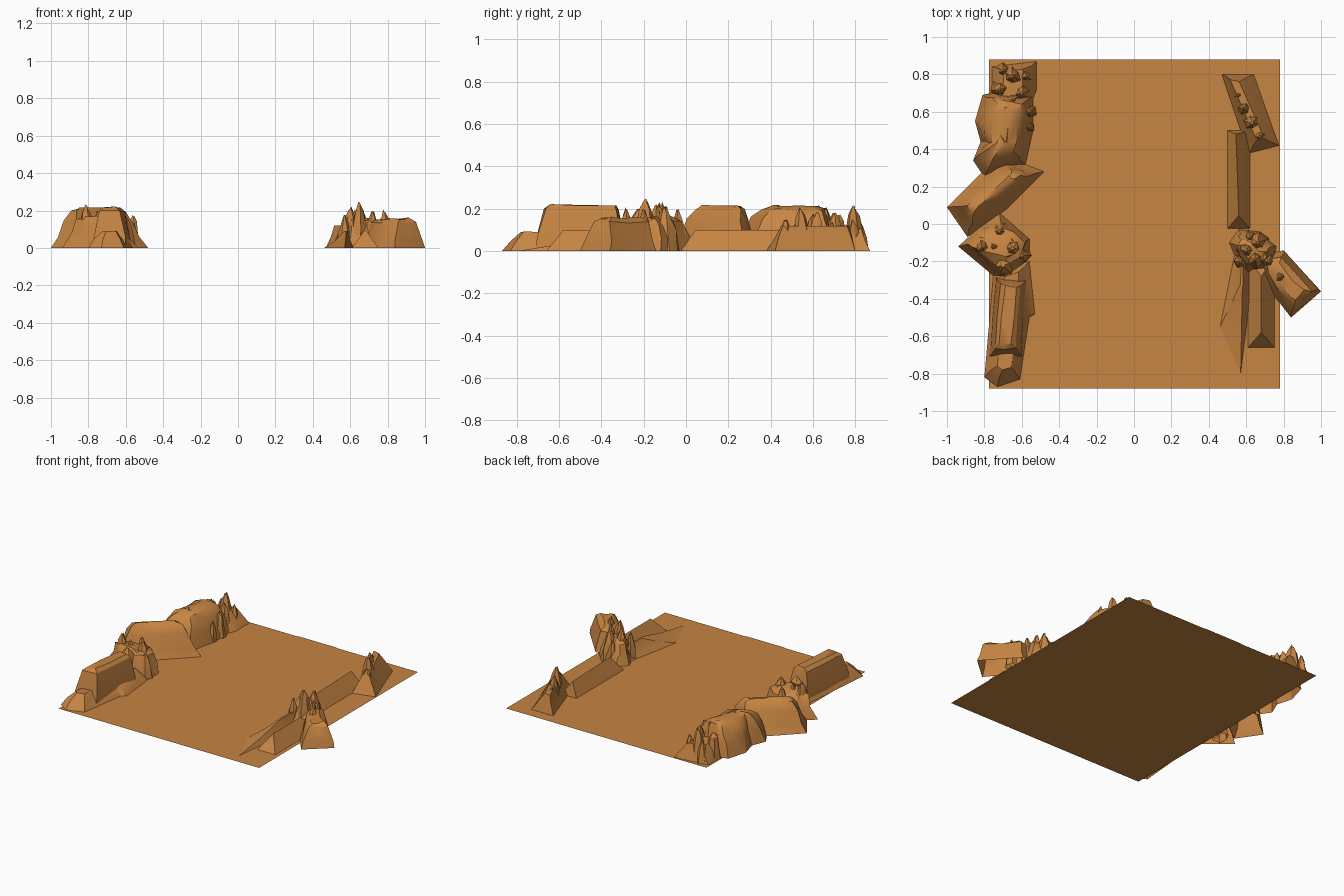
import bpy, bmesh, math, random
from mathutils import Vector

if "Cube" in bpy.data.objects:
    bpy.data.objects.remove(bpy.data.objects["Cube"])

random.seed(7)
sand = bpy.data.materials.new("canyon orange")
sand.diffuse_color = (0.57, 0.235, 0.056, 1)
sand.use_nodes = True
sand.node_tree.nodes["Principled BSDF"].inputs["Base Color"].default_value = sand.diffuse_color


def finish(name, bm, angle=32):
    bmesh.ops.recalc_face_normals(bm, faces=bm.faces)
    me = bpy.data.meshes.new(name)
    bm.to_mesh(me)
    bm.free()
    ob = bpy.data.objects.new(name, me)
    bpy.context.collection.objects.link(ob)
    me.materials.append(sand)
    bpy.ops.object.select_all(action='DESELECT')
    ob.select_set(True)
    bpy.context.view_layer.objects.active = ob
    bpy.ops.object.shade_smooth_by_angle(angle=math.radians(angle))
    return ob


def rock(name, outline, spine, layers, cuts=2, jitter=0.012):
    """Stack outline rings that shrink toward a spine; layers = (height, shrink)."""
    bm = bmesh.new()
    a, b = Vector(spine[0]), Vector(spine[1])
    pts = []
    for i, p in enumerate(outline):
        p, q = Vector(p), Vector(outline[(i + 1) % len(outline)])
        pts += [p.lerp(q, k / cuts) for k in range(cuts)]
    rings = []
    for n, (z, s) in enumerate(layers):
        ring = []
        for p in pts:
            t = (p - a).dot(b - a) / max((b - a).length_squared, 1e-6)
            c = p.lerp(a.lerp(b, min(1, max(0, t))), s)
            j = jitter if n else 0
            ring.append(bm.verts.new((c.x + random.uniform(-j, j), c.y + random.uniform(-j, j),
                                      z + random.uniform(-j, j * 0.3))))
        rings.append(ring)
    for lo, hi in zip(rings, rings[1:]):
        for i in range(len(pts)):
            k = (i + 1) % len(pts)
            bm.faces.new((lo[i], lo[k], hi[k], hi[i]))
    cap = bm.faces.new(rings[-1])
    bmesh.ops.triangulate(bm, faces=[cap])
    return finish(name, bm)


def spires(name, items, sides=6):
    """Cluster of jagged leaning pinnacles; items = (x, y, base radius, height)."""
    bm = bmesh.new()
    for x, y, r, h in items:
        turn = random.uniform(0, 6)
        rings = []
        for z, s in ((0, 1), (0.45, 0.8), (0.78, 0.5), (0.97, 0.15)):
            ring = []
            for i in range(sides):
                ang = turn + i * math.tau / sides
                rr = r * s * random.uniform(0.75, 1.15)
                zz = h * z * random.uniform(0.9, 1.03) if z else 0
                ring.append(bm.verts.new((x + rr * math.cos(ang), y + rr * math.sin(ang), zz)))
            rings.append(ring)
        for lo, hi in zip(rings, rings[1:]):
            for i in range(sides):
                k = (i + 1) % sides
                bm.faces.new((lo[i], lo[k], hi[k], hi[i]))
        bm.faces.new(rings[-1])
    return finish(name, bm, 25)


def prism(name, x0, x1, y0, y1, h, run0, run1, lean=0):
    """Low wedge ridge running along y with sloped ends."""
    bm = bmesh.new()
    xm = (x0 + x1) / 2
    base = [bm.verts.new((x, y, 0)) for x, y in ((x0, y0), (x1, y0), (x1, y1), (x0, y1))]
    f = bm.verts.new((xm, y0 + run0, h))
    k = bm.verts.new((xm + lean, y1 - run1, h))
    for face in ((base[0], base[1], f), (base[1], base[2], k, f),
                 (base[2], base[3], k), (base[3], base[0], f, k)):
        bm.faces.new(face)
    return finish(name, bm)


def sheet(name, x0, x1, y0, y1, z):
    bm = bmesh.new()
    bm.faces.new([bm.verts.new((x, y, z)) for x, y in ((x0, y0), (x1, y0), (x1, y1), (x0, y1))])
    return finish(name, bm)


# Canyon floor with a slightly raised central track
sheet("canyon_floor", -0.775, 0.78, -0.88, 0.88, 0)
sheet("centre_track", -0.15, 0.15, -0.88, 0.88, 0.003)

# Left wall, front to back
rock("left_front_apron", [(-0.8, -0.82), (-0.73, -0.87), (-0.61, -0.83), (-0.56, -0.5), (-0.53, -0.48),
     (-0.56, -0.2), (-0.75, -0.25)], [(-0.69, -0.72), (-0.66, -0.3)],
     [(0, 0), (0.05, 0.3), (0.09, 0.6)], 1, 0.006)
rock("left_front_plateau", [(-0.78, -0.71), (-0.6, -0.71), (-0.57, -0.3), (-0.74, -0.28)],
     [(-0.69, -0.6), (-0.66, -0.36)], [(0, 0), (0.07, 0.08), (0.2, 0.4), (0.22, 0.6)], 2, 0.006)
rock("left_middle_block", [(-0.94, -0.12), (-0.83, -0.02), (-0.72, 0.06), (-0.56, -0.08),
     (-0.56, -0.18), (-0.7, -0.32)], [(-0.8, -0.12), (-0.66, -0.13)],
     [(0, 0), (0.09, 0.25), (0.15, 0.4), (0.17, 0.7)], 2, 0.02)
spires("left_middle_spires", [(-0.81, -0.12, 0.06, 0.235), (-0.72, -0.04, 0.06, 0.2), (-0.65, -0.13, 0.07, 0.23),
       (-0.7, -0.22, 0.07, 0.21), (-0.6, -0.17, 0.05, 0.17), (-0.75, -0.12, 0.05, 0.2)])
rock("left_slanted_dome", [(-1.0, 0.09), (-0.76, 0.33), (-0.64, 0.34), (-0.48, 0.28), (-0.68, 0.08), (-0.89, -0.07)],
     [(-0.84, 0.1), (-0.66, 0.24)], [(0, 0), (0.06, 0.25), (0.15, 0.45), (0.2, 0.7), (0.215, 0.88)], 2, 0.008)
rock("left_back_dome", [(-0.86, 0.34), (-0.82, 0.44), (-0.85, 0.55), (-0.81, 0.69), (-0.72, 0.71), (-0.54, 0.68),
     (-0.54, 0.5), (-0.58, 0.32), (-0.8, 0.25)], [(-0.7, 0.45), (-0.67, 0.62)],
     [(0, 0), (0.09, 0.15), (0.16, 0.3), (0.2, 0.55), (0.215, 0.85)], 2, 0.01)
rock("left_back_footing", [(-0.76, 0.62), (-0.76, 0.84), (-0.52, 0.87), (-0.52, 0.72), (-0.56, 0.62)],
     [(-0.66, 0.7), (-0.64, 0.79)], [(0, 0), (0.06, 0.3), (0.11, 0.55)], 2, 0.01)
spires("left_back_spires", [(-0.65, 0.79, 0.06, 0.22), (-0.72, 0.72, 0.05, 0.19), (-0.6, 0.7, 0.05, 0.19),
       (-0.7, 0.82, 0.04, 0.15), (-0.58, 0.79, 0.04, 0.15), (-0.56, 0.6, 0.04, 0.18),
       (-0.65, 0.66, 0.05, 0.21), (-0.56, 0.52, 0.03, 0.14)])

# Right wall, front to back
rock("right_front_ramp", [(0.46, -0.55), (0.57, -0.8), (0.62, -0.4), (0.62, -0.15), (0.54, -0.15)],
     [(0.58, -0.3), (0.58, -0.2)], [(0, 0), (0.04, 0.5), (0.09, 0.9)], 1, 0)
prism("right_front_ridge", 0.61, 0.75, -0.66, -0.18, 0.1, 0.08, 0.1)
rock("right_outer_block", [(0.66, -0.18), (0.8, -0.14), (1.0, -0.36), (0.84, -0.5), (0.73, -0.36)],
     [(0.76, -0.24), (0.87, -0.36)], [(0, 0), (0.04, 0.1), (0.14, 0.4), (0.16, 0.7)], 2, 0.01)
rock("right_middle_base", [(0.51, -0.1), (0.56, -0.03), (0.66, -0.04), (0.76, -0.12), (0.74, -0.24), (0.58, -0.27)],
     [(0.6, -0.12), (0.68, -0.16)], [(0, 0), (0.07, 0.2), (0.13, 0.45), (0.16, 0.7)], 2, 0.015)
spires("right_middle_spires", [(0.65, -0.19, 0.055, 0.255), (0.6, -0.14, 0.06, 0.22), (0.66, -0.1, 0.06, 0.22),
       (0.57, -0.2, 0.04, 0.18), (0.72, -0.2, 0.05, 0.2), (0.78, -0.28, 0.04, 0.21), (0.62, -0.07, 0.04, 0.16)])
prism("right_long_ridge", 0.5, 0.62, -0.025, 0.5, 0.1, 0.07, 0.02, -0.015)
rock("right_back_slope", [(0.47, 0.8), (0.64, 0.8), (0.71, 0.6), (0.775, 0.42), (0.62, 0.38), (0.57, 0.5)],
     [(0.53, 0.76), (0.67, 0.47)], [(0, 0), (0.07, 0.45), (0.12, 0.75)], 1, 0.004)
spires("right_back_spires", [(0.63, 0.54, 0.05, 0.21), (0.59, 0.62, 0.045, 0.19), (0.67, 0.47, 0.05, 0.15),
       (0.56, 0.69, 0.04, 0.14)])
